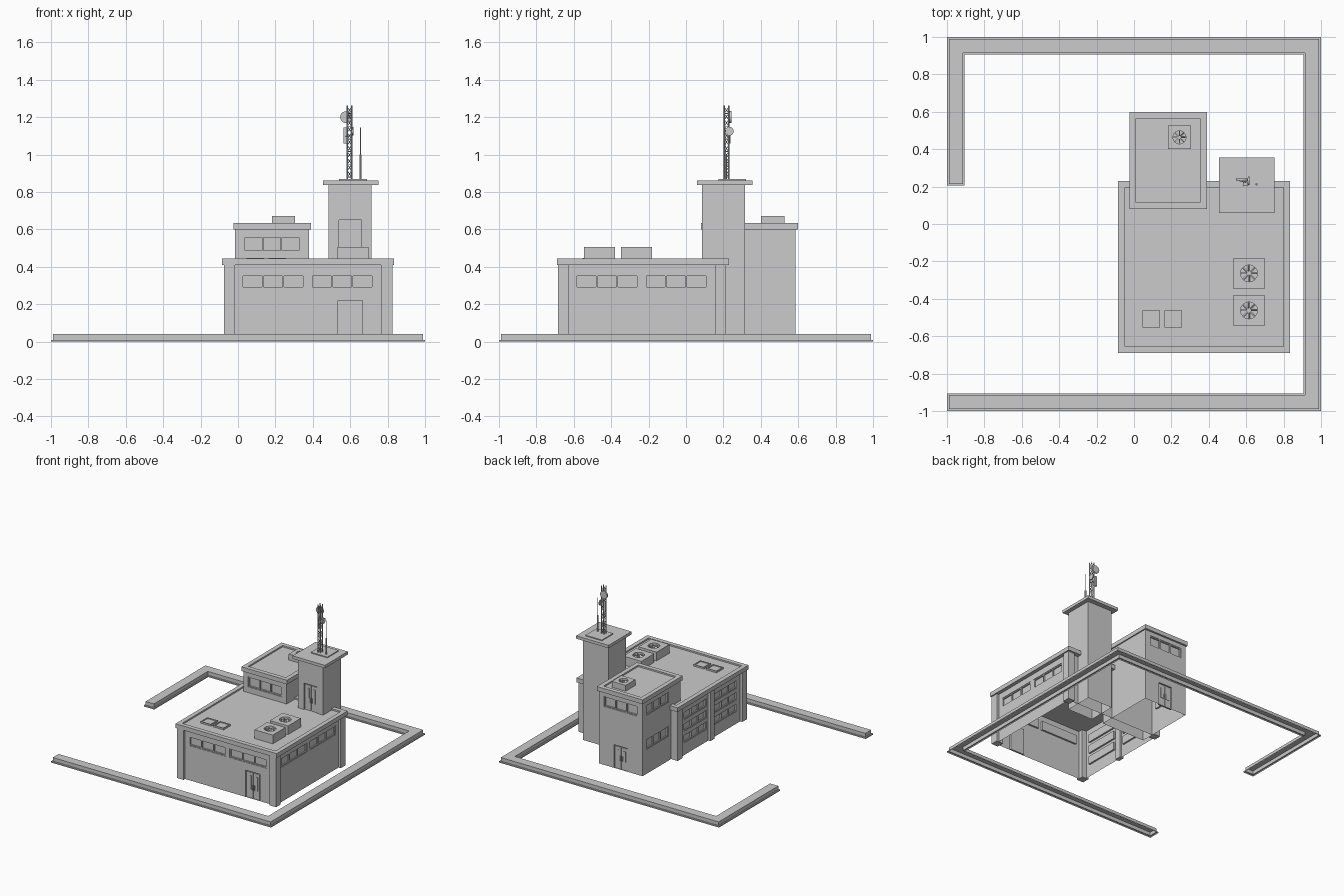
import bpy, bmesh, math
from mathutils import Vector, Matrix

if "Cube" in bpy.data.objects:
    bpy.data.objects.remove(bpy.data.objects["Cube"])


def finish(bm, name):
    me = bpy.data.meshes.new(name)
    bm.to_mesh(me)
    bm.free()
    ob = bpy.data.objects.new(name, me)
    bpy.context.collection.objects.link(ob)
    return ob


def box(bm, x0, x1, y0, y1, z0, z1, m=Matrix()):
    t = Matrix.Translation(((x0 + x1) / 2, (y0 + y1) / 2, (z0 + z1) / 2))
    s = Matrix.Diagonal((x1 - x0, y1 - y0, z1 - z0, 1))
    bmesh.ops.create_cube(bm, size=1, matrix=m @ t @ s)


def rod(bm, p, q, r, sides=6):
    p, q = Vector(p), Vector(q)
    d = q - p
    m = Matrix.Translation((p + q) / 2) @ d.to_track_quat('Z', 'Y').to_matrix().to_4x4()
    bmesh.ops.create_cone(bm, cap_ends=True, segments=sides, radius1=r, radius2=r,
                          depth=d.length, matrix=m)


def loft(bm, rings, cap=True):
    """Join closed rings of points; the first stays open, the last is capped."""
    rows = [[bm.verts.new(p) for p in r] for r in rings]
    for a, b in zip(rows, rows[1:]):
        for i in range(len(a)):
            j = (i + 1) % len(a)
            bm.faces.new((a[i], a[j], b[j], b[i]))
    if cap:
        bm.faces.new(rows[-1])
    return rows


def rect(x0, x1, y0, y1, z):
    return [(x0, y0, z), (x1, y0, z), (x1, y1, z), (x0, y1, z)]


DEPTH = 0.014


def wall(bm, bars, bounds, side, z0, z1, holes):
    """One wall with recessed openings (a, b, low, high, cols, rows); cols 0 = door."""
    x0, x1, y0, y1 = bounds
    c = Vector(((x0 + x1) / 2, (y0 + y1) / 2, 0))
    half, dist = ((x1 - x0) / 2, (y1 - y0) / 2)
    mid = c.x
    if side % 2:
        half, dist, mid = dist, half, c.y
    m = Matrix.Translation(c) @ Matrix.Rotation(side * math.pi / 2, 4, 'Z') \
        @ Matrix.Translation((0, -dist, 0))
    sg = 1 if side < 2 else -1
    local = []
    for a, b, lo, hi, cols, rows in holes:
        a, b = sorted((sg * (a - mid), sg * (b - mid)))
        local.append((a, b, lo, hi, cols, rows))

    def quad(*pts):
        bm.faces.new([bm.verts.new(m @ Vector(p)) for p in pts])

    us = sorted({-half, half} | {u for h in local for u in h[:2]})
    zs = sorted({z0, z1} | {z for h in local for z in h[2:4]})
    for ua, ub in zip(us, us[1:]):
        for za, zb in zip(zs, zs[1:]):
            u, z = (ua + ub) / 2, (za + zb) / 2
            if not any(h[0] < u < h[1] and h[2] < z < h[3] for h in local):
                quad((ua, 0, za), (ub, 0, za), (ub, 0, zb), (ua, 0, zb))
    for a, b, lo, hi, cols, rows in local:
        d = DEPTH
        quad((a, d, lo), (b, d, lo), (b, d, hi), (a, d, hi))
        quad((a, 0, lo), (b, 0, lo), (b, d, lo), (a, d, lo))
        quad((a, d, hi), (b, d, hi), (b, 0, hi), (a, 0, hi))
        quad((a, 0, lo), (a, d, lo), (a, d, hi), (a, 0, hi))
        quad((b, d, lo), (b, 0, lo), (b, 0, hi), (b, d, hi))
        if cols:      # window mullions and rails
            t = 0.004
            for i in range(cols + 1):
                u = a + t + (b - a - 2 * t) * i / cols
                box(bars, u - t, u + t, 0.003, d, lo, hi, m)
            for i in range(rows + 1):
                z = lo + t + (hi - lo - 2 * t) * i / rows
                box(bars, a, b, 0.004, d, z - t, z + t, m)
        else:         # double door leaves with glazing strips and handles
            w = (a + b) / 2
            for s in (-1, 1):
                u0, u1 = sorted((w + s * 0.003, w + s * ((b - a) / 2 - 0.008)))
                box(bars, u0, u1, 0.008, d, lo, hi - 0.01, m)
                v = (u0 + u1) / 2
                box(bars, v - 0.011, v + 0.011, 0.005, 0.008, lo + 0.07, hi - 0.035, m)
                h = w + s * 0.01
                box(bars, h - 0.003, h + 0.003, 0.0, 0.008, lo + 0.07, lo + 0.11, m)


def building(name, bounds, z1, openings):
    bm, bars = bmesh.new(), bmesh.new()
    for side in range(4):
        wall(bm, bars, bounds, side, 0, z1, openings.get(side, []))
    bmesh.ops.remove_doubles(bm, verts=bm.verts, dist=1e-5)
    finish(bm, name + "_walls")
    if bars.verts:
        finish(bars, name + "_frames")
    else:
        bars.free()


def roof(name, x0, x1, y0, y1, z0, z1, rim, sink):
    bm = bmesh.new()
    i = (x0 + rim, x1 - rim, y0 + rim, y1 - rim)
    rows = loft(bm, [rect(x0, x1, y0, y1, z0), rect(x0, x1, y0, y1, z1),
                     rect(*i, z1), rect(*i, z1 - sink)])
    bm.faces.new(rows[0][::-1])
    finish(bm, name)


# perimeter kerb: open-bottom stepped section, gap on the left side
def kerb_ring(o, i, e, z):
    return [(x, y, z) for x, y in ((-o, e), (-i, e), (-i, i), (i, i), (i, -i), (-o, -i),
                                   (-o, -o), (o, -o), (o, o), (-o, o))]


bm = bmesh.new()
loft(bm, [kerb_ring(1, .905, .205, 0), kerb_ring(1, .905, .205, .01),
          kerb_ring(.99, .915, .215, .01), kerb_ring(.99, .915, .215, .04)])
bmesh.ops.recalc_face_normals(bm, faces=bm.faces)
finish(bm, "perimeter_kerb")

# main hall
building("main_hall", (-.055, .805, -.665, .195), .41, {
    0: [(.02, .355, .285, .36, 3, 1), (.39, .725, .285, .36, 3, 1), (.535, .665, 0, .22, 0, 0)],
    1: [(-.59, -.255, .285, .36, 3, 1), (-.22, .115, .285, .36, 3, 1)],
    3: [(y, y + .29, z, z + .066, 3, 1) for y in (-.58, -.185) for z in (.1, .195, .29)]})
roof("main_roof", -.085, .835, -.69, .23, .41, .445, .036, .012)
bm = bmesh.new()
for x in (-.075, .765):
    for y in (-.685, .155):
        box(bm, x, x + .06, y, y + .06, 0, .412)
box(bm, -.075, -.04, -.265, -.21, 0, .412)
finish(bm, "wall_pillars")

# rear annex
building("annex", (-.015, .38, .09, .585), .6, {
    0: [(.03, .335, .48, .565, 3, 1)],
    2: [(.03, .335, .48, .565, 3, 1), (.12, .245, 0, .19, 0, 0)],
    3: [(.25, .54, .48, .565, 3, 1), (.25, .54, .2, .285, 3, 1)]})
roof("annex_roof", -.025, .39, .08, .6, .6, .635, .036, .012)

# tower
building("tower", (.485, .715, .085, .315), .84, {0: [(.54, .66, .43, .65, 0, 0)]})
bm = bmesh.new()
box(bm, .455, .75, .058, .355, .838, .862)
box(bm, .54, .69, .175, .32, .86, .87)
finish(bm, "tower_cap")


# rooftop ventilation units: box with a round well, fan blades and hub
def vent(name, cx, cy, size, r, z0, z1):
    bm = bmesh.new()
    n = 16
    dirs = [(math.cos(2 * math.pi * k / n), math.sin(2 * math.pi * k / n)) for k in range(n)]
    sq = [(c / max(abs(c), abs(s)) * size / 2, s / max(abs(c), abs(s)) * size / 2)
          for c, s in dirs]
    loft(bm, [[(cx + x, cy + y, z0) for x, y in sq], [(cx + x, cy + y, z1) for x, y in sq],
              [(cx + c * r, cy + s * r, z1) for c, s in dirs],
              [(cx + c * r, cy + s * r, z1 - .025) for c, s in dirs]])
    for k in range(8):
        m = Matrix.Translation((cx, cy, z1 - .012)) @ Matrix.Rotation(k * math.pi / 4, 4, 'Z') \
            @ Matrix.Rotation(.5, 4, 'X')
        box(bm, .008, r * .96, -r * .1, r * .1, -.001, .001, m)
    rod(bm, (cx, cy, z1 - .024), (cx, cy, z1 - .006), r * .25, 10)
    finish(bm, name)


vent("main_vent_front", .615, -.462, .165, .045, .43, .505)
vent("main_vent_rear", .615, -.264, .165, .045, .43, .505)
vent("annex_vent", .243, .463, .125, .035, .62, .672)

# skylights
bm = bmesh.new()
for x in (.045, .162):
    a, b = (x, x + .095, -.553, -.462), (x + .008, x + .087, -.545, -.47)
    loft(bm, [rect(*a, .43), rect(*a, .446), rect(*b, .446), rect(*b, .44)])
finish(bm, "skylights")

# lattice mast
bm = bmesh.new()
corners = [(.584, .204), (.608, .204), (.608, .229), (.584, .229)]
for i, (x, y) in enumerate(corners):
    rod(bm, (x, y, .87), (x, y, 1.262), .0035)
    x2, y2 = corners[(i + 1) % 4]
    for k in range(11):
        za, zb = .88 + k * .034, .88 + (k + 1) * .034
        if k % 2:
            za, zb = zb, za
        rod(bm, (x, y, za), (x2, y2, zb), .002, 4)
        if k % 2 == 0:
            rod(bm, (x, y, min(za, zb)), (x2, y2, min(za, zb)), .002, 4)
finish(bm, "lattice_mast")

# dishes, panel antenna and whip aerial
bm = bmesh.new()
rod(bm, (.578, .232, 1.2), (.578, .244, 1.2), .032, 20)
rod(bm, (.609, .232, 1.125), (.617, .232, 1.125), .023, 20)
box(bm, .565, .582, .226, .238, 1.06, 1.145)
rod(bm, (.572, .229, 1.1), (.6, .222, 1.1), .003)
finish(bm, "mast_antennas")
bm = bmesh.new()
rod(bm, (.655, .212, .868), (.655, .212, 1.0), .006, 8)
rod(bm, (.655, .212, 1.0), (.655, .212, 1.145), .002, 6)
finish(bm, "whip_aerial")
